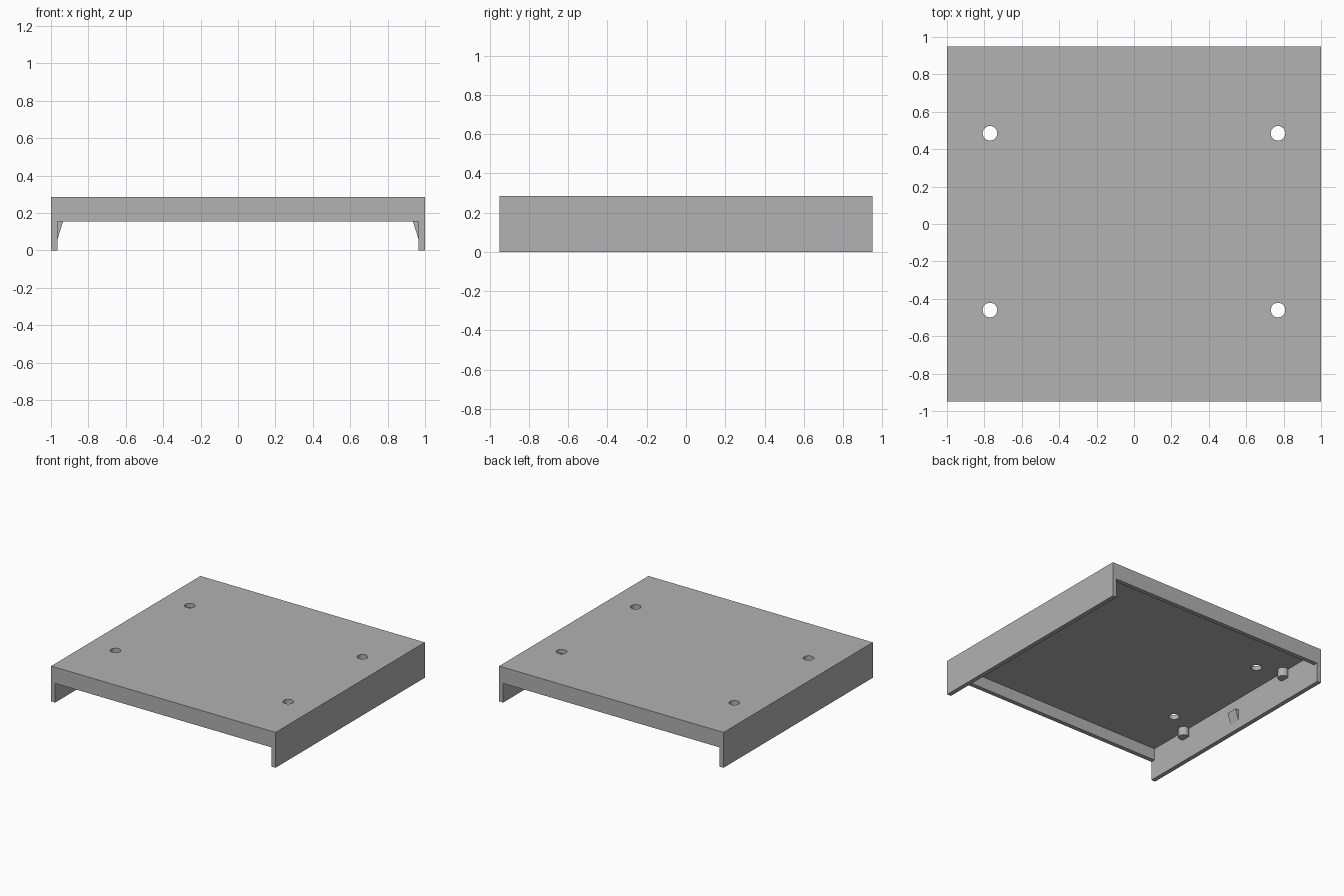
import bpy
import bmesh
import math

cube = bpy.data.objects.get("Cube")
if cube:
    bpy.data.objects.remove(cube, do_unlink=True)

HX, HY, TOP = 1.0, 0.95, 0.285      # half width, half depth, height
WALL = 0.035                        # wall and panel thickness
CEILING = TOP - WALL                # underside of the panel
LIP = 0.155                         # lower edge of the front and back lips

grey = bpy.data.materials.new("plain_grey")
grey.use_nodes = True
grey.diffuse_color = (0.445, 0.445, 0.445, 1)
grey.node_tree.nodes["Principled BSDF"].inputs["Base Color"].default_value = grey.diffuse_color


def add_object(name, bm):
    bmesh.ops.recalc_face_normals(bm, faces=bm.faces)
    mesh = bpy.data.meshes.new(name)
    bm.to_mesh(mesh)
    bm.free()
    mesh.materials.append(grey)
    obj = bpy.data.objects.new(name, mesh)
    bpy.context.collection.objects.link(obj)
    return obj


def box(name, hx, hy, z0, z1):
    bm = bmesh.new()
    bmesh.ops.create_cube(bm, size=1)
    for v in bm.verts:
        v.co.x *= 2 * hx
        v.co.y *= 2 * hy
        v.co.z = z1 if v.co.z > 0 else z0
    return add_object(name, bm)


def cylinder(name, x, y, radius, z0, z1):
    bm = bmesh.new()
    bmesh.ops.create_cone(bm, cap_ends=True, segments=32, radius1=radius,
                          radius2=radius, depth=z1 - z0)
    bmesh.ops.translate(bm, verts=bm.verts, vec=(x, y, (z0 + z1) / 2))
    return add_object(name, bm)


def select_only(obj):
    bpy.ops.object.select_all(action='DESELECT')
    obj.select_set(True)
    bpy.context.view_layer.objects.active = obj


def smooth(obj):
    select_only(obj)
    bpy.ops.object.shade_smooth_by_angle(angle=math.radians(30))


def cut(obj, cutter):
    cutter.hide_render = True
    select_only(obj)
    mod = obj.modifiers.new("cut", 'BOOLEAN')
    mod.operation = 'DIFFERENCE'
    mod.solver = 'EXACT'
    mod.object = cutter
    bpy.ops.object.modifier_apply(modifier=mod.name)
    bpy.data.objects.remove(cutter, do_unlink=True)


# Cover: block hollowed from below, opened under both lips, drilled four times
cover = box("cover_shell", HX, HY, 0, TOP)
cut(cover, box("cavity_cutter", HX - WALL, HY - WALL, -0.1, CEILING))
cut(cover, box("opening_cutter", HX - WALL, HY + 0.1, -0.1, LIP))
for x in (-0.77, 0.77):
    for y in (-0.46, 0.485):
        cut(cover, cylinder("hole_cutter", x, y, 0.039, CEILING - 0.05, TOP + 0.05))
smooth(cover)

for side, label in ((1, "left"), (-1, "right")):
    # Locating pegs under the panel, against the side wall
    for y, end in ((-0.555, "front"), (0.585, "back")):
        smooth(cylinder(f"{label}_{end}_peg", side * 0.943, y, 0.04, 0.18, CEILING + 0.01))

    # Wedge catch in the middle of the side wall
    inner = HX - WALL
    profile = [(inner, 0.06), (inner - 0.03, LIP), (inner, LIP)]
    bm = bmesh.new()
    face = bm.faces.new([bm.verts.new((side * x, -0.04, z)) for x, z in profile])
    ext = bmesh.ops.extrude_face_region(bm, geom=[face])
    moved = [v for v in ext["geom"] if isinstance(v, bmesh.types.BMVert)]
    bmesh.ops.translate(bm, verts=moved, vec=(0, 0.09, 0))
    add_object(f"{label}_catch", bm)
